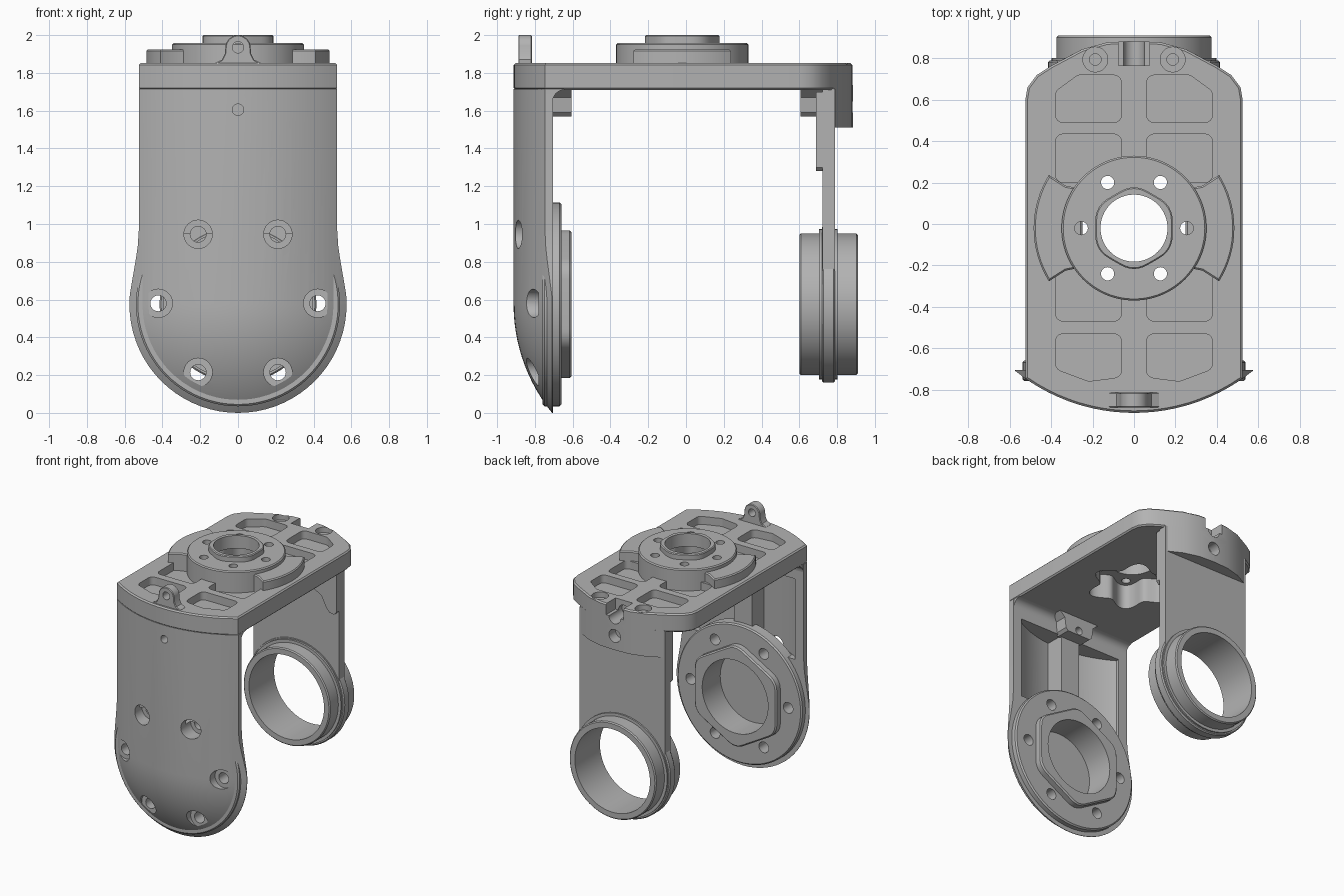
import bpy, bmesh
from math import sin, cos, pi, radians, tan
from mathutils import Vector

if "Cube" in bpy.data.objects:
    bpy.data.objects.remove(bpy.data.objects["Cube"])

grey = bpy.data.materials.new("machined grey")
grey.use_nodes = True
grey.diffuse_color = (0.45, 0.45, 0.45, 1)
grey.node_tree.nodes["Principled BSDF"].inputs["Base Color"].default_value = (0.45, 0.45, 0.45, 1)

R = 0.913       # outer shell radius
PIVOT = 0.575   # height of the tilt axis
HUB = -0.02     # y of the pan axis


# --- helpers ---
def finish(name, bm):
    bmesh.ops.recalc_face_normals(bm, faces=bm.faces)
    mesh = bpy.data.meshes.new(name)
    bm.to_mesh(mesh)
    bm.free()
    mesh.materials.append(grey)
    ob = bpy.data.objects.new(name, mesh)
    bpy.context.collection.objects.link(ob)
    return ob


def prism(name, pts, axis, a, b, bevel=0):
    """Extrude a 2D outline along an axis from a to b."""
    place = {"z": lambda u, v, w: (u, v, w),
             "y": lambda u, v, w: (u, w, v),
             "x": lambda u, v, w: (w, u, v)}[axis]
    bm = bmesh.new()
    low = [bm.verts.new(place(u, v, a)) for u, v in pts]
    high = [bm.verts.new(place(u, v, b)) for u, v in pts]
    caps = [bm.faces.new(low), bm.faces.new(high)]
    n = len(pts)
    for i in range(n):
        j = (i + 1) % n
        bm.faces.new((low[i], low[j], high[j], high[i]))
    bmesh.ops.recalc_face_normals(bm, faces=bm.faces)
    if bevel:
        rim = [e for f in caps for e in f.edges]
        bmesh.ops.bevel(bm, geom=rim, offset=bevel, segments=1, affect="EDGES")
    return finish(name, bm)


def circle(u, v, r, n=64):
    return [(u + r * cos(2 * pi * i / n), v + r * sin(2 * pi * i / n)) for i in range(n)]


def ring_points(u, v, r):
    return [(u + r * cos(i * pi / 3), v + r * sin(i * pi / 3)) for i in range(6)]


def box(u0, v0, u1, v1):
    return [(u0, v0), (u1, v0), (u1, v1), (u0, v1)]


def mirrored(half):
    return half + [(-u, v) for u, v in reversed(half) if u > 1e-6]


def rounded(pts, r, n=6):
    """Round every corner of an outline."""
    out = []
    for i, p in enumerate(pts):
        p = Vector(p)
        d1, d2 = Vector(pts[i - 1]) - p, Vector(pts[(i + 1) % len(pts)]) - p
        t = min(r / tan(d1.angle(d2) / 2), d1.length * 0.48, d2.length * 0.48)
        s, e = p + d1.normalized() * t, p + d2.normalized() * t
        for k in range(n + 1):
            f = k / n
            out.append(tuple(s * (1 - f) ** 2 + p * 2 * f * (1 - f) + e * f * f))
    return out


def hexagon(u, v, apothem, r):
    pts = [(u + apothem / cos(pi / 6) * cos(pi / 6 + i * pi / 3),
            v + apothem / cos(pi / 6) * sin(pi / 6 + i * pi / 3)) for i in range(6)]
    return rounded(pts, r)


def boolean(ob, tool, op="DIFFERENCE"):
    mod = ob.modifiers.new("cut", "BOOLEAN")
    mod.operation, mod.object, mod.solver = op, tool, "EXACT"
    bpy.context.view_layer.objects.active = ob
    bpy.ops.object.modifier_apply(modifier=mod.name)
    bpy.data.objects.remove(tool)


def cut(obs, pts, axis, a, b):
    for ob in obs:
        boolean(ob, prism("cutter", pts, axis, a, b))


def arc_front(r, x0, x1, n=10):
    return [(x, -(r * r - x * x) ** 0.5) for x in (x0 + (x1 - x0) * i / n for i in range(n + 1))]


# --- top plate with pockets ---
back = [(0.525, 0.6), (0.515, 0.66), (0.47, 0.72), (0.4, 0.765), (0.25, 0.845), (0.13, 0.878), (0, 0.885)]
plate = prism("top_plate", mirrored(arc_front(R, 0, 0.525) + back), "z", 1.71, 1.852, 0.01)
pockets = [[(0.06, 0.49), (0.38, 0.49), (0.38, 0.64), (0.27, 0.72), (0.06, 0.72)],
           box(0.06, 0.2, 0.38, 0.435), box(0.06, -0.47, 0.38, -0.2),
           [(0.06, -0.53), (0.38, -0.53), (0.38, -0.70), (0.22, -0.76), (0.06, -0.74)]]
for s in (1, -1):
    for p in pockets:
        cut([plate], [(s * u, v) for u, v in rounded(p, 0.045)], "z", 1.79, 1.9)
    cut([plate], circle(s * 0.187, 0.795, 0.06, 32), "z", 1.81, 1.9)
    cut([plate], circle(s * 0.187, 0.795, 0.028, 24), "z", 1.74, 1.9)

# --- pan hub with two wings ---
hub = prism("pan_hub", circle(0, HUB, 0.35, 96), "z", 1.73, 1.957, 0.008)
collar = prism("hub_collar", hexagon(0, HUB, 0.187, 0.13), "z", 1.93, 2.0, 0.006)
wings = []
for s, side in ((1, "left"), (-1, "right")):
    rim = [(0.485 * cos(radians(a)), HUB + 0.485 * sin(radians(a))) for a in range(-32, 33, 4)]
    shape = [(0.25, HUB - 0.19), (0.33, HUB - 0.205)] + rim + [(0.33, HUB + 0.205), (0.25, HUB + 0.19)]
    wings.append(prism("hub_wing_" + side, [(s * u, v) for u, v in shape], "z", 1.78, 1.925, 0.008))
lobes = [((0.275 + 0.045 * cos(6 * t)) * cos(t), HUB + (0.275 + 0.045 * cos(6 * t)) * sin(t))
         for t in (2 * pi * i / 96 for i in range(96))]
cut([plate, hub] + wings, lobes, "z", 1.6, 1.9)
cut([hub, collar], circle(0, HUB, 0.162), "z", 1.5, 2.1)
for u, v in ring_points(0, HUB, 0.255):
    cut([hub], circle(u, v, 0.032, 24), "z", 1.8, 2.1)

# --- front leg: outline trimmed by a domed shell ---
bottom = [(0.575 * sin(a), PIVOT - 0.575 * cos(a)) for a in (radians(d) for d in range(0, 100, 5))]
side = [(0.557, 0.72), (0.543, 0.8), (0.531, 0.88), (0.525, 0.97), (0.525, 1.715)]
front_leg = prism("front_leg", mirrored(bottom + side), "y", -1, -0.705)
bm = bmesh.new()
prof = [(R * sin(radians(d)), PIVOT - R * cos(radians(d))) for d in range(0, 91, 3)] + [(R, 1.9), (0, 1.9)]
vs = [bm.verts.new((u, 0, z)) for u, z in prof]
es = [bm.edges.new(pair) for pair in zip(vs, vs[1:])]
bmesh.ops.spin(bm, geom=vs + es, cent=(0, 0, 0), axis=(0, 0, 1), angle=2 * pi, steps=120)
bmesh.ops.remove_doubles(bm, verts=bm.verts, dist=1e-4)
boolean(front_leg, finish("shell", bm), "INTERSECT")
for s in (1, -1):
    floor = arc_front(0.855, 0.08, 0.45) + [(0.45, -0.6), (0.08, -0.6)]
    cut([front_leg], [(s * u, v) for u, v in floor], "z", 0.95, 1.58)

# --- front bearing flange and hex rim ---
flange = prism("front_flange", circle(0, PIVOT, 0.54, 96), "y", -0.76, -0.66, 0.01)
rim = prism("front_hex_rim", hexagon(0, PIVOT, 0.355, 0.13), "y", -0.68, -0.607, 0.01)
cut([front_leg, flange, rim], circle(0, PIVOT, 0.285), "y", -0.83, -0.5)
for u, v in ring_points(0, PIVOT + 0.005, 0.422):
    cut([front_leg], circle(u, v, 0.075, 32), "y", -1, -0.78)
    cut([front_leg, flange], circle(u, v, 0.042, 24), "y", -1, -0.5)

# --- fillet and screw blocks under the plate ---
fillet = [(-0.72, 1.72), (-0.72, 1.65)] + [
    (-0.645 - 0.06 * cos(a), 1.65 + 0.06 * sin(a)) for a in (radians(d) for d in range(0, 91, 15))] + [(-0.645, 1.72)]
prism("front_fillet", fillet, "x", -0.52, 0.52)
block = mirrored([(0, 1.57), (0.1, 1.57), (0.12, 1.59), (0.13, 1.67), (0.18, 1.715)])
front_block = prism("front_screw_block", block, "y", -0.72, -0.607)
rear_block = prism("rear_screw_block", block, "y", 0.607, 0.73)
cut([front_leg, front_block], circle(0, 1.605, 0.03, 24), "y", -1, -0.5)

# --- front lug ---
tip = [(0.067 * cos(a), 1.933 + 0.067 * sin(a)) for a in (radians(d) for d in range(10, 91, 10))]
lug = prism("front_lug", mirrored([(0, 1.84), (0.12, 1.84), (0.12, 1.853), (0.085, 1.87), (0.07, 1.9)] + tip),
            "y", -0.888, -0.815, 0.005)
cut([lug], circle(0, 1.935, 0.03, 24), "y", -1, -0.7)

# --- rear leg, pad and mounting band ---
rear_leg = prism("rear_leg", box(-0.37, PIVOT, 0.37, 1.715), "y", 0.722, 0.79)
pad = mirrored([(0, 1.45), (0.17, 1.44), (0.24, 1.4), (0.28, 1.32), (0.31, 1.285), (0.35, 1.28),
                (0.37, 1.3), (0.37, 1.7)])
prism("rear_leg_pad", pad, "y", 0.688, 0.73)
band = prism("rear_band", mirrored([(0, 0.74), (0.37, 0.74), (0.37, 0.782), (0.25, 0.845), (0.13, 0.878),
                                    (0, 0.885)]), "z", 1.51, 1.72)
cut([plate], box(-0.075, 0.765, 0.075, 1), "z", 1.765, 1.95)
cut([plate, band], circle(0, 1.765, 0.05, 32), "y", 0.72, 1)
cut([band], circle(0, 1.62, 0.05, 32), "y", 0.8, 1)

# --- rear bearing ring ---
ring = prism("rear_ring", circle(0, PIVOT, 0.375, 96), "y", 0.6, 0.91, 0.008)
collar2 = prism("rear_ring_flange", circle(0, PIVOT, 0.415, 96), "y", 0.72, 0.79, 0.008)
lip = prism("rear_ring_lip", circle(0, PIVOT, 0.398, 96), "y", 0.705, 0.802)
cut([ring, collar2, lip, rear_leg], circle(0, PIVOT, 0.325, 96), "y", 0.5, 1)

# --- smooth shading with crisp edges ---
bpy.ops.object.select_all(action="DESELECT")
for ob in bpy.context.collection.objects:
    if ob.type == "MESH" and grey.name in ob.data.materials:
        ob.select_set(True)
        bpy.context.view_layer.objects.active = ob
bpy.ops.object.shade_smooth_by_angle(angle=radians(30))
